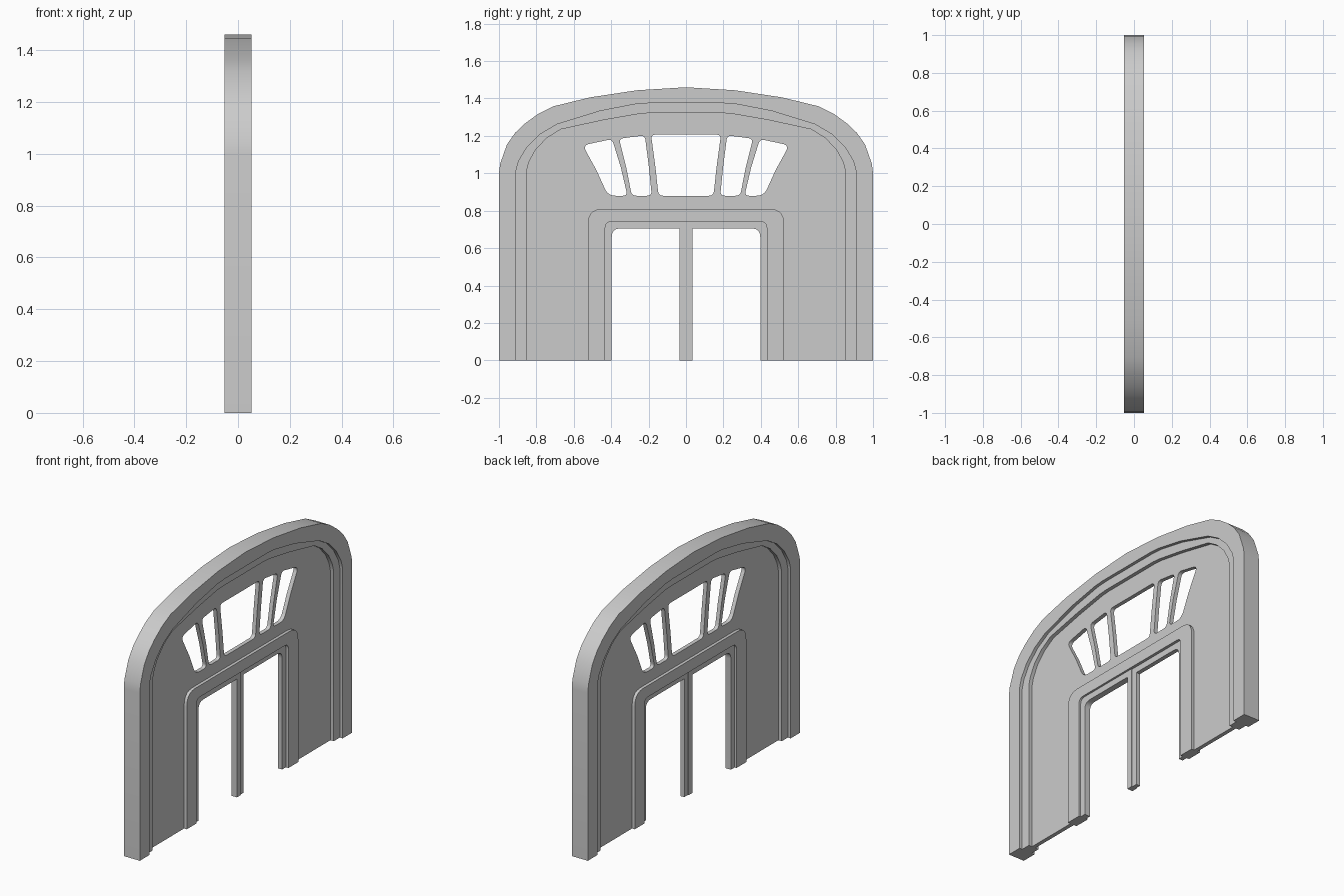
import bpy
from mathutils import Matrix, Vector

if "Cube" in bpy.data.objects:
    bpy.data.objects.remove(bpy.data.objects["Cube"])

# Maps drawing coordinates (u, v, depth) to world (y, z, x)
TO_WALL = Matrix(((0, 0, 1, 0), (1, 0, 0, 0), (0, 1, 0, 0), (0, 0, 0, 1)))


def rounded(points, steps=5):
    """Points are (y, z) or (y, z, corner_radius)."""
    out = []
    n = len(points)
    for i, p in enumerate(points):
        c = Vector(p[:2])
        if len(p) == 2:
            out.append(c)
            continue
        a = (Vector(points[i - 1][:2]) - c).normalized() * p[2]
        b = (Vector(points[(i + 1) % n][:2]) - c).normalized() * p[2]
        for k in range(steps + 1):
            t = k / steps
            out.append(c + a * (1 - t) ** 2 + b * t ** 2)
    return out


def mirrored(half):
    """Right half of a path (bottom to centre) completed to the left side."""
    left = [(-p[0],) + tuple(p[1:]) for p in reversed(half) if p[0] > 1e-6]
    return list(half) + left


def flip(loop):
    return [(-p[0],) + tuple(p[1:]) for p in reversed(loop)]


def slab(name, loops, half_depth):
    """Flat plate of given half thickness; further loops are holes."""
    cu = bpy.data.curves.new(name, 'CURVE')
    cu.dimensions = '2D'
    cu.fill_mode = 'BOTH'
    cu.extrude = half_depth
    for loop in loops:
        sp = cu.splines.new('POLY')
        sp.points.add(len(loop) - 1)
        for q, p in zip(sp.points, loop):
            q.co = (p[0], p[1], 0, 1)
        sp.use_cyclic_u = True
    tmp = bpy.data.objects.new(name + "_outline", cu)
    bpy.context.collection.objects.link(tmp)
    bpy.context.view_layer.update()
    dg = bpy.context.evaluated_depsgraph_get()
    me = bpy.data.meshes.new_from_object(tmp.evaluated_get(dg))
    bpy.data.objects.remove(tmp)
    me.transform(TO_WALL)
    ob = bpy.data.objects.new(name, me)
    bpy.context.collection.objects.link(ob)
    bpy.ops.object.select_all(action='DESELECT')
    ob.select_set(True)
    bpy.context.view_layer.objects.active = ob
    bpy.ops.object.mode_set(mode='EDIT')
    bpy.ops.mesh.select_all(action='SELECT')
    bpy.ops.mesh.remove_doubles(threshold=0.0001)
    bpy.ops.mesh.normals_make_consistent(inside=False)
    bpy.ops.object.mode_set(mode='OBJECT')
    bpy.ops.object.shade_smooth_by_angle(angle=0.5)
    return ob


def band(outer, inner):
    return outer + list(reversed(inner))


# Arch outlines
outer = mirrored([(1, 0), (1, 1.0), (.994, 1.05), (.957, 1.155), (.913, 1.217),
                  (.86, 1.267), (.79, 1.318), (.71, 1.358), (.513, 1.406),
                  (.262, 1.444), (0, 1.46)])
middle = mirrored([(.91, 0), (.91, 1.01), (.895, 1.065), (.85, 1.14), (.78, 1.209),
                   (.69, 1.262), (.46, 1.333), (.27, 1.37), (.2, 1.375)])
inner = mirrored([(.853, 0), (.853, 1.01), (.84, 1.06), (.805, 1.125), (.745, 1.188),
                  (.67, 1.235), (.44, 1.285), (.25, 1.318), (.2, 1.322)])

# Doorway outlines
frame_out = rounded(mirrored([(.525, 0), (.525, .81, .08)]))
frame_in = rounded(mirrored([(.432, 0), (.432, .742, .035)]))

# Fanlight openings
centre = rounded([(.147, .88, .025), (.163, 1.03), (.187, 1.207, .025),
                  (-.187, 1.207, .025), (-.163, 1.03), (-.147, .88, .025)])
inner_light = rounded([(.183, .88, .025), (.198, 1.03), (.22, 1.203, .025),
                       (.358, 1.185, .025), (.317, 1.02), (.29, .88, .025)])
outer_light = rounded([(.313, .88, .025), (.348, 1.03), (.395, 1.183, .025),
                       (.552, 1.15, .035), (.478, 1.015), (.417, .88, .04)])

# Arched border with two steps, and the thin pierced wall
slab("outer_arch_border", [band(outer, middle)], .053)
slab("inner_arch_border", [band(middle, inner)], .034)
slab("wall_panel", [band(inner, frame_out), centre, inner_light, flip(inner_light),
                    outer_light, flip(outer_light)], .012)

# Door surround and the two leaf frames that meet in the middle
slab("door_surround", [band(frame_out, frame_in)], .03)
leaf = rounded([(0, 0), (0, .742), (.432, .742, .035), (.432, 0), (.397, 0),
                (.397, .705, .045), (.035, .705), (.035, 0)])
slab("right_leaf_frame", [leaf], .013)
slab("left_leaf_frame", [flip(leaf)], .018)
